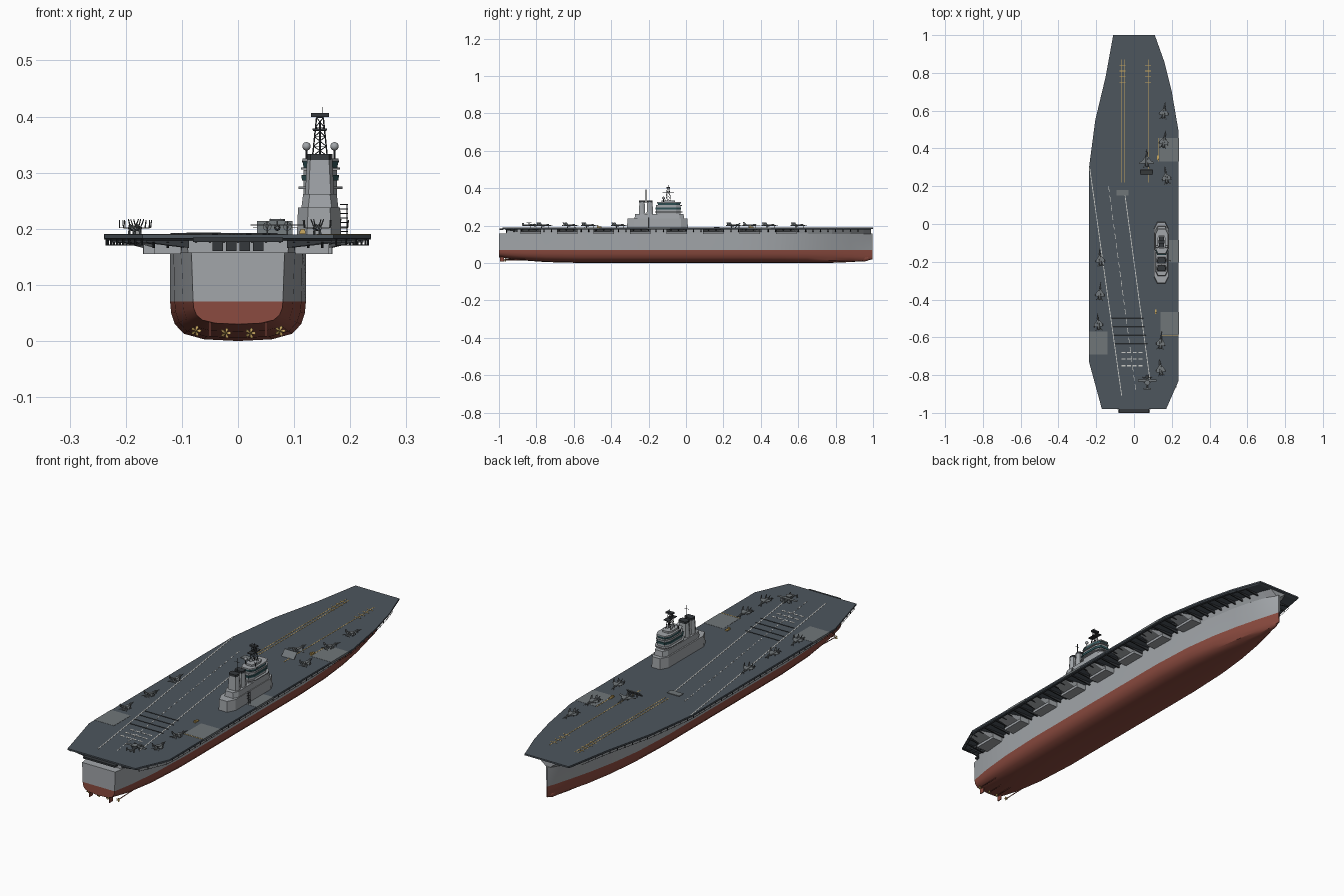
import bpy, bmesh, math
from math import radians, pi
from mathutils import Matrix, Vector

if "Cube" in bpy.data.objects:
    bpy.data.objects.remove(bpy.data.objects["Cube"])

def material(name, r, g, b):
    m = bpy.data.materials.new(name)
    m.diffuse_color = (r, g, b, 1)
    m.use_nodes = True
    m.node_tree.nodes["Principled BSDF"].inputs["Base Color"].default_value = m.diffuse_color
    return m

GREY = material("hull_grey", .36, .38, .40)
RED = material("antifouling_red", .26, .07, .05)
DECK = material("deck_slate", .075, .092, .11)
DARK = material("dark_fittings", .035, .04, .045)
LIFT = material("lift_grey", .16, .18, .19)
WHITE = material("line_white", .6, .6, .57)
YELLOW = material("line_yellow", .6, .4, .12)
GLASS = material("bridge_glass", .03, .09, .10)
PLANE = material("aircraft_grey", .17, .19, .20)

def finish(name, bm, mat, smooth=None):
    bmesh.ops.recalc_face_normals(bm, faces=bm.faces)
    me = bpy.data.meshes.new(name)
    bm.to_mesh(me)
    bm.free()
    ob = bpy.data.objects.new(name, me)
    bpy.context.collection.objects.link(ob)
    for m in (mat if isinstance(mat, list) else [mat]):
        me.materials.append(m)
    if smooth:
        bpy.ops.object.select_all(action='DESELECT')
        ob.select_set(True)
        bpy.context.view_layer.objects.active = ob
        bpy.ops.object.shade_smooth_by_angle(angle=radians(smooth))
    return ob

def loft(bm, rings):
    rows = [[bm.verts.new(p) for p in r] for r in rings]
    n = len(rows[0])
    for a, b in zip(rows, rows[1:]):
        for i in range(n):
            bm.faces.new((a[i], a[(i+1) % n], b[(i+1) % n], b[i]))
    bm.faces.new(rows[0])
    bm.faces.new(rows[-1])

def box(bm, x0, x1, y0, y1, z0, z1):
    loft(bm, [[(x0, y0, z), (x1, y0, z), (x1, y1, z), (x0, y1, z)] for z in (z0, z1)])

def rod(bm, a, b, r1, r2=None, n=6):
    a, b = Vector(a), Vector(b)
    d = b - a
    m = Matrix.Translation((a+b)/2) @ d.to_track_quat('Z', 'Y').to_matrix().to_4x4()
    bmesh.ops.create_cone(bm, cap_ends=True, segments=n, radius1=r1,
                          radius2=r1 if r2 is None else r2, depth=d.length, matrix=m)

def ball(bm, c, r, s=(1, 1, 1)):
    bmesh.ops.create_uvsphere(bm, u_segments=16, v_segments=10, radius=r,
                              matrix=Matrix.Translation(c) @ Matrix.Diagonal((*s, 1)))

def stripe(bm, x0, y0, x1, y1, w=.004, dashes=1):
    a, b = Vector((x0, y0)), Vector((x1, y1))
    n = (b-a).normalized().orthogonal() * w/2
    for i in range(dashes):
        p = a.lerp(b, i/dashes)
        q = a.lerp(b, (i + (1 if dashes == 1 else .6))/dashes)
        loft(bm, [[(*(v), z) for v in (p-n, p+n, q+n, q-n)] for z in (.1895, .1908)])

def interp(table, y, k=1):
    for a, b in zip(table, table[1:]):
        if y <= b[0]:
            return a[k] + (b[k]-a[k]) * max(0, (y-a[0])/(b[0]-a[0]))
    return table[-1][k]

# Hull: y, half-breadth at top, at waterline, keel height
ST = [(-1, .083, .08, .03), (-.9, .101, .098, .016), (-.75, .115, .113, .005), (-.55, .121, .121, 0),
      (.3, .121, .121, 0), (.5, .117, .111, 0), (.65, .105, .091, 0), (.78, .085, .064, .001),
      (.88, .06, .038, .005), (.95, .034, .018, .01), (.998, .004, .003, .02)]
PROFILE = [(.985, .05), (.93, .03), (.8, .013), (.5, .003), (0, 0)]
rings = []
for y, bt, bw, zk in ST:
    half = [(bt, .158), ((bt+bw)/2, .115), (bw, .07)] + [(bw*f, zk + z*(.07-zk)/.07) for f, z in PROFILE]
    rings.append([(x, y, z) for x, z in half] + [(-x, y, z) for x, z in half[-2::-1]])
bm = bmesh.new()
loft(bm, rings)
bmesh.ops.bisect_plane(bm, geom=bm.verts[:]+bm.edges[:]+bm.faces[:], plane_co=(0, 0, .07), plane_no=(0, 0, 1))
for f in bm.faces:
    f.material_index = int(f.calc_center_median().z < .07)
finish("hull", bm, [GREY, RED], 35)
bm = bmesh.new()
ball(bm, (0, .945, .026), .018, (.8, 2.3, 1))
finish("bow_bulb", bm, RED, 40)

# Flight deck outline, as (y, x) per side
RIGHT = [(-.98, .17), (-.83, .236), (.49, .236), (.70, .20), (.86, .16), (1, .11)]
LEFT = [(-.98, .17), (-.73, .238), (.30, .238), (.55, .205), (.78, .15), (1, .11)]
outline = [(x, y) for y, x in RIGHT] + [(-x, y) for y, x in LEFT[::-1]]
bm = bmesh.new()
loft(bm, [[(x*k, y*k, z) for x, y in outline] for k, z in ((.985, .179), (1, .183), (1, .19))])
finish("flight_deck", bm, DECK)

# Gallery between hull and deck, flaring out at the bow
bm = bmesh.new()
ys = [-.96, -.9, -.75, -.55, .3, .5, .65, .78, .88, .95, .99]
rings = []
for y in ys:
    w = interp(ST, y)
    t = w + max(0, y-.45) * .6 * (interp(LEFT, y)-w)
    rings.append([(w*.99, y, .155), (t, y, .181), (-t, y, .181), (-w*.99, y, .155)])
loft(bm, rings)
finish("gallery_level", bm, GREY)
bm = bmesh.new()
for x in (-.036, -.012, .012, .036):
    box(bm, x-.009, x+.009, -.963, -.95, .16, .177)
box(bm, -.08, .08, -.998, -.975, .176, .184)
finish("stern_openings", bm, DARK)

# Transverse ribs, catwalk posts and sponsons below the deck edge
ribs, posts, sponsons = bmesh.new(), bmesh.new(), bmesh.new()
for s, side in ((1, RIGHT), (-1, LEFT)):
    for i in range(48):
        y = -.96 + i*.04
        h, e = interp(ST, y)*.97, interp(side, y)
        loft(ribs, [[(s*h, v, .181), (s*h, v, .166), (s*(e-.012), v, .176), (s*(e-.012), v, .181)]
                    for v in (y-.003, y+.003)])
        if i < 47:
            rod(posts, (s*(e-.004), y, .17), (s*(e-.004), y, .185), .0018, n=4)
            rod(posts, (s*(e-.004), y, .171), (s*(interp(side, y+.04)-.004), y+.04, .171), .001, n=4)
    for i in range(8):
        y = -.83 + i*.195
        h, e = interp(ST, y)*.93, interp(side, y) - .012
        m = h + .5*(e-h)
        loft(sponsons, [[(s*h, y+d, .181), (s*(e if abs(d) < .04 else m), y+d, .18),
                         (s*m, y+d, .166), (s*m, y+d, .155), (s*h, y+d, .155)]
                        for d in (-.055, -.035, .035, .055)])
for i in range(13):
    x = -.15 + i*.025
    loft(ribs, [[(v, -.9, .181), (v, -.965, .181), (v, -.965, .176), (v, -.9, .166)] for v in (x-.002, x+.002)])
finish("deck_ribs", ribs, DARK)
finish("catwalk_rail", posts, DARK)
finish("sponsons", sponsons, GREY)

# Deck lifts
bm = bmesh.new()
for x0, x1, y0, y1 in ((.135, .237, .33, .455), (.185, .237, -.205, -.085), (.14, .237, -.585, -.465), (-.239, -.14, -.69, -.57)):
    box(bm, x0, x1, y0, y1, .181, .1907)
finish("deck_lifts", bm, LIFT)

# Deck markings
bm = bmesh.new()
stripe(bm, -.235, .30, -.065, -.91)
stripe(bm, -.05, .17, .085, -.83)
stripe(bm, -.135, .2, .012, -.9, .003, 22)
for y in (-.68, -.715, -.75):
    for i in range(4):
        stripe(bm, -.066+i*.03, y, -.046+i*.03, y, .007)
finish("landing_lines", bm, WHITE)
bm = bmesh.new()
for x in (-.065, -.05, .075):
    stripe(bm, x, .22, x, .87, .003)
for y in (.75, .78, .81, .84):
    for x in (-.06, .075):
        stripe(bm, x-.016, y, x+.016, y, .003)
stripe(bm, .14, -.588, .235, -.588, .003)
stripe(bm, .132, .33, .132, .455, .003)
finish("catapult_lines", bm, YELLOW)
bm = bmesh.new()
for y in (-.5, -.545, -.59, -.635):
    rod(bm, (-.12+(-.5-y)*.15, y, .191), (.05+(-.5-y)*.15, y, .191), .0012, n=4)
finish("arresting_wires", bm, DARK)
bm = bmesh.new()
loft(bm, [[(x, .262, .19), (x, .266, .19), (x, .292, .213), (x, .286, .214)] for x in (.034, .097)])
for x in (.045, .065, .085):
    rod(bm, (x, .288, .19), (x, .284, .211), .0018)
box(bm, -.092, -.03, .15, .18, .189, .193)
finish("blast_deflectors", bm, LIFT)

# Island: chamfered tiers, flared bridge, funnels
def tier(bm, x0, x1, y0, y1, z0, z1, c=.015, grow=0):
    rings = []
    for z, g in ((z0, 0), (z1, grow)):
        a, b, d, e = x0-g, x1+g, y0-g, y1+g
        rings.append([(a+c, d, z), (b-c, d, z), (b, d+2*c, z), (b, e-2*c, z),
                      (b-c, e, z), (a+c, e, z), (a, e-2*c, z), (a, d+2*c, z)])
    loft(bm, rings)
bm = bmesh.new()
tier(bm, .105, .184, -.315, .01, .189, .238, .018, -.002)
tier(bm, .113, .179, -.275, -.01, .237, .262, .012, -.003)
tier(bm, .117, .176, -.16, -.03, .26, .305, .012)
tier(bm, .108, .186, -.165, -.02, .271, .275, .015)
tier(bm, .112, .182, -.16, -.022, .306, .309, .015)
tier(bm, .115, .179, -.155, -.027, .320, .325, .012)
tier(bm, .124, .168, -.13, -.06, .325, .333, .008)
finish("island", bm, GREY)
bm = bmesh.new()
tier(bm, .117, .177, -.15, -.032, .309, .320, .012, .002)
tier(bm, .114, .179, -.162, -.027, .286, .296, .012, .001)
finish("bridge_windows", bm, GLASS)
funnel, caps = bmesh.new(), bmesh.new()
for y in (-.235, -.193):
    tier(funnel, .119, .172, y-.018, y+.018, .25, .325, .006, -.004)
    tier(caps, .124, .167, y-.015, y+.015, .323, .333, .005)
finish("funnels", funnel, GREY)
finish("funnel_caps", caps, DARK)

# Lattice mast, antennas, radomes and island ladder
bm = bmesh.new()
C = [(-1, -1), (1, -1), (1, 1), (-1, 1)]
def leg(c, t):
    r = .013 - .007*t
    return (.146+c[0]*r, -.095+c[1]*r, .33+.068*t)
for a, b in zip(C, C[1:]+C[:1]):
    rod(bm, leg(a, 0), leg(a, 1), .0013)
    for k in range(4):
        rod(bm, leg(a, k/4), leg(b, (k+1)/4), .0008, n=4)
        rod(bm, leg(a, (k+1)/4), leg(b, (k+1)/4), .0008, n=4)
box(bm, .130, .162, -.104, -.086, .399, .406)
box(bm, .133, .159, -.125, -.065, .376, .379)
rod(bm, (.15, -.095, .405), (.15, -.095, .417), .0007)
rod(bm, (.146, -.214, .32), (.146, -.214, .392), .0018)
rod(bm, (.134, -.214, .375), (.158, -.214, .375), .001)
for x in (.122, .172):
    rod(bm, (x, -.12, .32), (x, -.12, .341), .002)
    box(bm, x-.008, x+.008, -.128, -.112, .318, .322)
for y in (-.19, -.2):
    rod(bm, (.194, y, .185), (.194, y, .243), .0009, n=4)
for k in range(7):
    rod(bm, (.182, -.195, .195+k*.008), (.196, -.195, .195+k*.008), .0007, n=4)
finish("mast_and_antennas", bm, DARK)
bm = bmesh.new()
for x in (.122, .172):
    ball(bm, (x, -.12, .347), .0075)
finish("radomes", bm, GREY, 60)

# Parked jets: fuselage, swept wings (tips folded up unless launching), twin tails
def flat(bm, pts, t=.0012):
    n = (Vector(pts[1])-Vector(pts[0])).cross(Vector(pts[2])-Vector(pts[0])).normalized() * t/2
    loft(bm, [[tuple(Vector(p)+n*k) for p in pts] for k in (-1, 1)])
def jet(i, x, y, rot, folded=True, k=1.0):
    bm = bmesh.new()
    prof = [(.05, .0006, .011), (.034, .003, .011), (.018, .0045, .012), (0, .0065, .011), (-.036, .0055, .011)]
    loft(bm, [[(r*math.cos(a*pi/4), v, z+r*.75*math.sin(a*pi/4)) for a in range(8)] for v, r, z in prof])
    ball(bm, (0, .02, .0155), .003, (1, 2.6, 1))
    for s in (1, -1):
        flat(bm, [(s*.004, .014, .012), (s*.023, -.01, .012), (s*.023, -.023, .012), (s*.004, -.025, .012)])
        tip = (.024, .026) if folded else (.038, .012)
        flat(bm, [(s*.023, -.01, .012), (s*tip[0], -.019, tip[1]), (s*tip[0], -.026, tip[1]), (s*.023, -.023, .012)])
        flat(bm, [(s*.004, -.028, .011), (s*.018, -.04, .011), (s*.018, -.046, .011), (s*.004, -.038, .011)])
        flat(bm, [(s*.005, -.018, .014), (s*.009, -.032, .027), (s*.009, -.039, .027), (s*.005, -.034, .014)])
        rod(bm, (s*.003, -.037, .011), (s*.003, -.042, .011), .003, .0022, 8)
        rod(bm, (s*.006, -.012, 0), (s*.005, -.012, .01), .0015)
    rod(bm, (0, .026, 0), (0, .026, .01), .0013)
    bm.transform(Matrix.Translation((x, y, .19)) @ Matrix.Rotation(radians(rot), 4, 'Z') @ Matrix.Scale(k, 4))
    finish(f"jet_{i}", bm, PLANE)
SPOTS = [(.16, .60, -8), (.16, .445, -10), (.17, .255, 8), (-.18, -.18, 5), (-.18, -.36, -4),
         (-.19, -.52, 6), (.142, -.62, -5), (.14, -.76, 6)]
for i, s in enumerate(SPOTS):
    jet(i, *s)
jet("launching", .067, .345, 0, False, 1.05)

# Radar plane with straight wings and rotodome
bm = bmesh.new()
rod(bm, (.07, -.875, .202), (.07, -.80, .202), .003, .006, 8)
flat(bm, [(.022, -.835, .207), (.118, -.835, .207), (.118, -.823, .207), (.022, -.823, .207)], .002)
flat(bm, [(.05, -.876, .206), (.09, -.876, .206), (.09, -.868, .206), (.05, -.868, .206)])
rod(bm, (.07, -.84, .214), (.07, -.84, .217), .014, n=16)
rod(bm, (.07, -.84, .205), (.07, -.84, .215), .002)
for s in (-1, 1):
    rod(bm, (.07+s*.018, -.84, .204), (.07+s*.018, -.812, .204), .003)
    rod(bm, (.07+s*.018, -.812, .204), (.07+s*.018, -.811, .204), .008, n=8)
    rod(bm, (.07+s*.018, -.83, .19), (.07+s*.018, -.83, .204), .0015)
    box(bm, .069+s*.018, .071+s*.018, -.876, -.867, .2, .213)
finish("radar_plane", bm, PLANE)

# Deck tractors, propellers and rudders
bm = bmesh.new()
for x, y in ((.128, .35), (.115, -.465)):
    box(bm, x-.005, x+.005, y-.012, y+.012, .191, .196)
    box(bm, x-.004, x+.004, y-.01, y-.002, .196, .2)
finish("deck_tractors", bm, YELLOW)
props, gear = bmesh.new(), bmesh.new()
for x in (-.075, -.022, .022, .075):
    z = .018 if abs(x) > .05 else .014
    rod(gear, (x, -.86, z+.003), (x, -.965, z), .002)
    rod(props, (x, -.962, z), (x, -.974, z), .0028, .001, 8)
    for k in range(5):
        a = k*2*pi/5
        u, v = Vector((math.cos(a), 0, math.sin(a))), Vector((-math.sin(a), .7, math.cos(a)))*.0028
        c = Vector((x, -.967, z))
        flat(props, [c+u*.002-v*.4, c+u*.007-v, c+u*.01, c+u*.007+v, c+u*.002+v*.4], .0008)
for x in (-.05, .05):
    box(gear, x-.002, x+.002, -.995, -.972, .008, .036)
finish("propellers", props, YELLOW)
finish("shafts_and_rudders", gear, RED)
